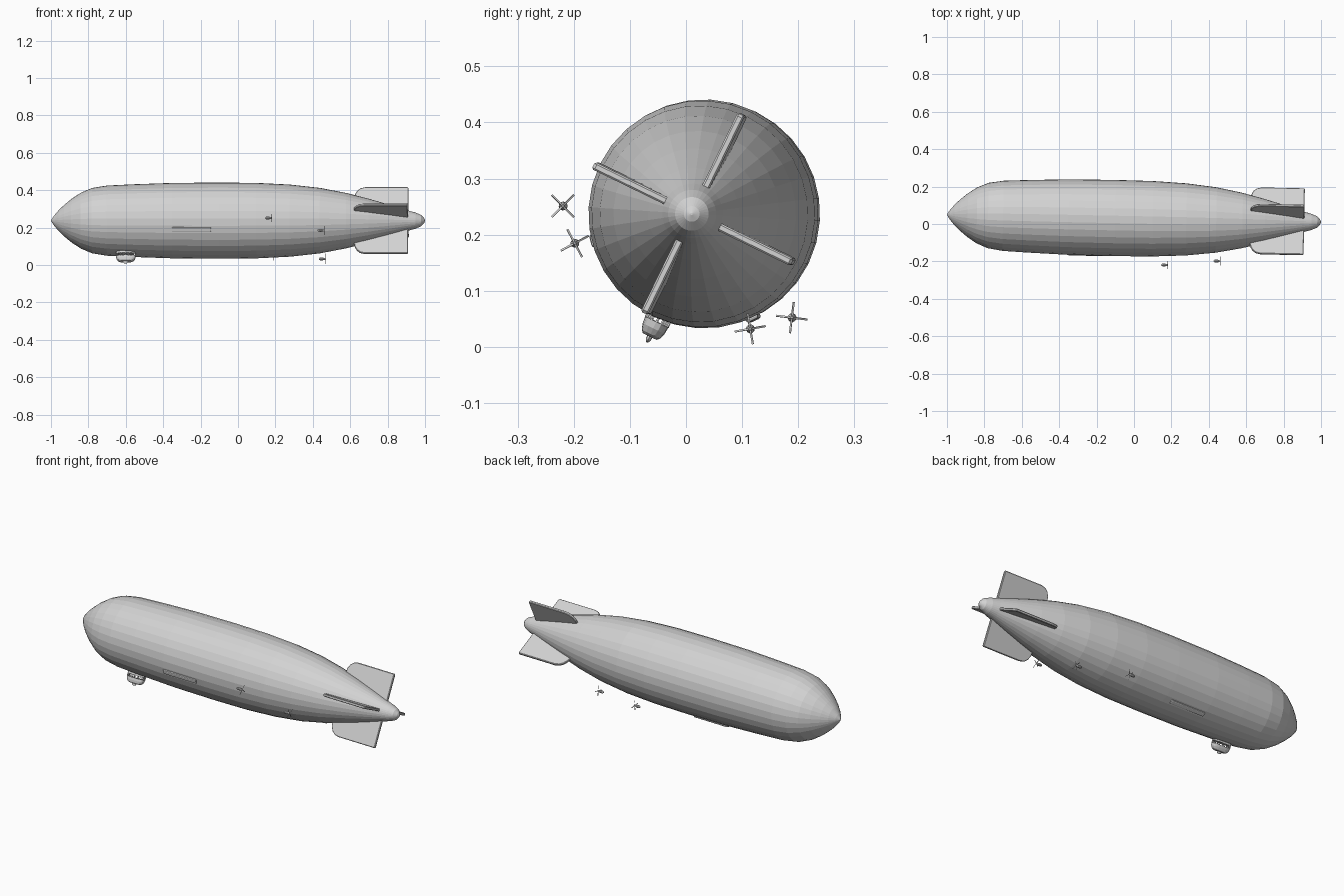
import bpy, bmesh, math
from mathutils import Matrix, Vector

cube = bpy.data.objects.get("Cube")
if cube:
    bpy.data.objects.remove(cube, do_unlink=True)

grey = bpy.data.materials.new("silver grey")
grey.use_nodes = True
grey.diffuse_color = (0.65, 0.65, 0.65, 1)
grey.node_tree.nodes["Principled BSDF"].inputs["Base Color"].default_value = (0.65, 0.65, 0.65, 1)

# The ship is built along local x, then rolled, yawed and lifted into place
PLACE = (Matrix.Translation((0, 0.03, 0.237))
         @ Matrix.Rotation(-0.02, 4, 'Z')
         @ Matrix.Rotation(math.radians(-26), 4, 'X'))


def finish(name, bm):
    bmesh.ops.recalc_face_normals(bm, faces=bm.faces)
    bm.transform(PLACE)
    mesh = bpy.data.meshes.new(name)
    bm.to_mesh(mesh)
    bm.free()
    mesh.materials.append(grey)
    ob = bpy.data.objects.new(name, mesh)
    bpy.context.collection.objects.link(ob)
    return ob


def loft(bm, rings):
    """Skin a list of equal-length point rings and cap both ends."""
    loops = [[bm.verts.new(p) for p in ring] for ring in rings]
    n = len(loops[0])
    for a, b in zip(loops, loops[1:]):
        for i in range(n):
            j = (i + 1) % n
            bm.faces.new((a[i], a[j], b[j], b[i]))
    bm.faces.new(loops[0])
    bm.faces.new(loops[-1])


def circle(x, y, z, r, n):
    return [(x, y + r * math.cos(t * math.tau / n), z + r * math.sin(t * math.tau / n))
            for t in range(n)]


def box(bm, matrix, size, bevel=0):
    part = bmesh.new()
    bmesh.ops.create_cube(part, size=1, matrix=Matrix.Diagonal((*size, 1)))
    if bevel:
        bmesh.ops.bevel(part, geom=part.edges[:], offset=bevel, segments=2,
                        profile=0.5, affect='EDGES')
    part.transform(matrix)
    temp = bpy.data.meshes.new("temp")
    part.to_mesh(temp)
    part.free()
    bm.from_mesh(temp)
    bpy.data.meshes.remove(temp)


# Hull: faceted body of revolution
profile = [(-1, 0.002), (-0.985, 0.025), (-0.96, 0.055), (-0.93, 0.084), (-0.89, 0.117),
           (-0.84, 0.15), (-0.78, 0.175), (-0.7, 0.188), (-0.55, 0.195), (-0.35, 0.202),
           (-0.1, 0.204), (0.1, 0.202), (0.28, 0.193), (0.44, 0.175), (0.58, 0.148),
           (0.7, 0.117), (0.82, 0.082), (0.91, 0.054), (0.95, 0.043), (0.98, 0.03),
           (0.995, 0.014), (1, 0.002)]
bm = bmesh.new()
loft(bm, [circle(x, 0, 0, r, 32) for x, r in profile])
finish("hull", bm)

# Four tail fins with a rounded leading corner
outline = [(0.91, 0.03), (0.91, 0.192), (0.905, 0.197), (0.68, 0.197), (0.655, 0.191),
           (0.637, 0.177), (0.625, 0.155), (0.62, 0.12)]
for k, name in enumerate(("upper_fin", "right_fin", "lower_fin", "left_fin")):
    bm = bmesh.new()
    loft(bm, [[(x, y, z) for x, z in outline] for y in (-0.007, 0.007)])
    rim = [e for e in bm.edges if abs(e.verts[0].co.y - e.verts[1].co.y) < 0.001]
    bmesh.ops.bevel(bm, geom=rim, offset=0.003, segments=1, affect='EDGES')
    bm.transform(Matrix.Rotation(k * math.pi / 2, 4, 'X'))
    finish(name, bm)

# Engine pods with four-bladed propellers, and window galleries, on both sides
for side, label in ((-1, "front"), (1, "back")):
    for place, x, y, z, spin in (("forward", 0.17, 0.227, -0.095, 71),
                                 ("aft", 0.45, 0.174, -0.143, 54)):
        bm = bmesh.new()
        pod = [(-0.02, 0.003), (-0.014, 0.007), (-0.002, 0.008), (0.008, 0.006), (0.018, 0.002)]
        loft(bm, [circle(x + dx, side * y, z, r, 10) for dx, r in pod])
        finish(f"{place}_engine_{label}", bm)
        bm = bmesh.new()
        for k in range(4):
            turn = Matrix.Rotation(-side * math.radians(spin) + k * math.pi / 2, 4, 'X')
            m = (Matrix.Translation((x + 0.015, side * y, z)) @ turn
                 @ Matrix.Translation((0, 0.0145, 0)) @ Matrix.Rotation(0.5, 4, 'Y'))
            box(bm, m, (0.0015, 0.027, 0.0035))
        finish(f"{place}_propeller_{label}", bm)
    bm = bmesh.new()
    tilt = Matrix.Rotation(side * math.radians(-39.5), 4, 'X')
    box(bm, Matrix.Translation((-0.245, 0, 0)) @ tilt
        @ Matrix.Translation((0, side * 0.2, 0)), (0.21, 0.018, 0.024), 0.005)
    finish(f"window_gallery_{label}", bm)


# Control gondola: boat-shaped tub, window posts, roof and landing bumper
def plan(z, scale, n=20):
    ring = []
    for i in range(n):
        c, s = math.cos(i * math.tau / n), math.sin(i * math.tau / n)
        ring.append((-0.598 + scale * 0.053 * math.copysign(abs(c) ** 0.7, c),
                     scale * 0.023 * math.copysign(abs(s) ** 0.7, s), z))
    return ring


bm = bmesh.new()
loft(bm, [plan(-0.243, 0.6), plan(-0.238, 0.8), plan(-0.227, 0.95), plan(-0.214, 1)])
finish("gondola_tub", bm)
bm = bmesh.new()
loft(bm, [plan(-0.2, 1), plan(-0.18, 1)])
finish("gondola_roof", bm)
bm = bmesh.new()
for px, py, pz in plan(-0.207, 0.96):
    box(bm, Matrix.Translation((px, py, pz)), (0.003, 0.003, 0.016))
finish("gondola_window_posts", bm)
bm = bmesh.new()
bmesh.ops.create_uvsphere(bm, u_segments=12, v_segments=8, radius=1,
                          matrix=Matrix.Translation((-0.6, 0, -0.245))
                          @ Matrix.Diagonal((0.014, 0.005, 0.01, 1)))
finish("gondola_bumper", bm)
